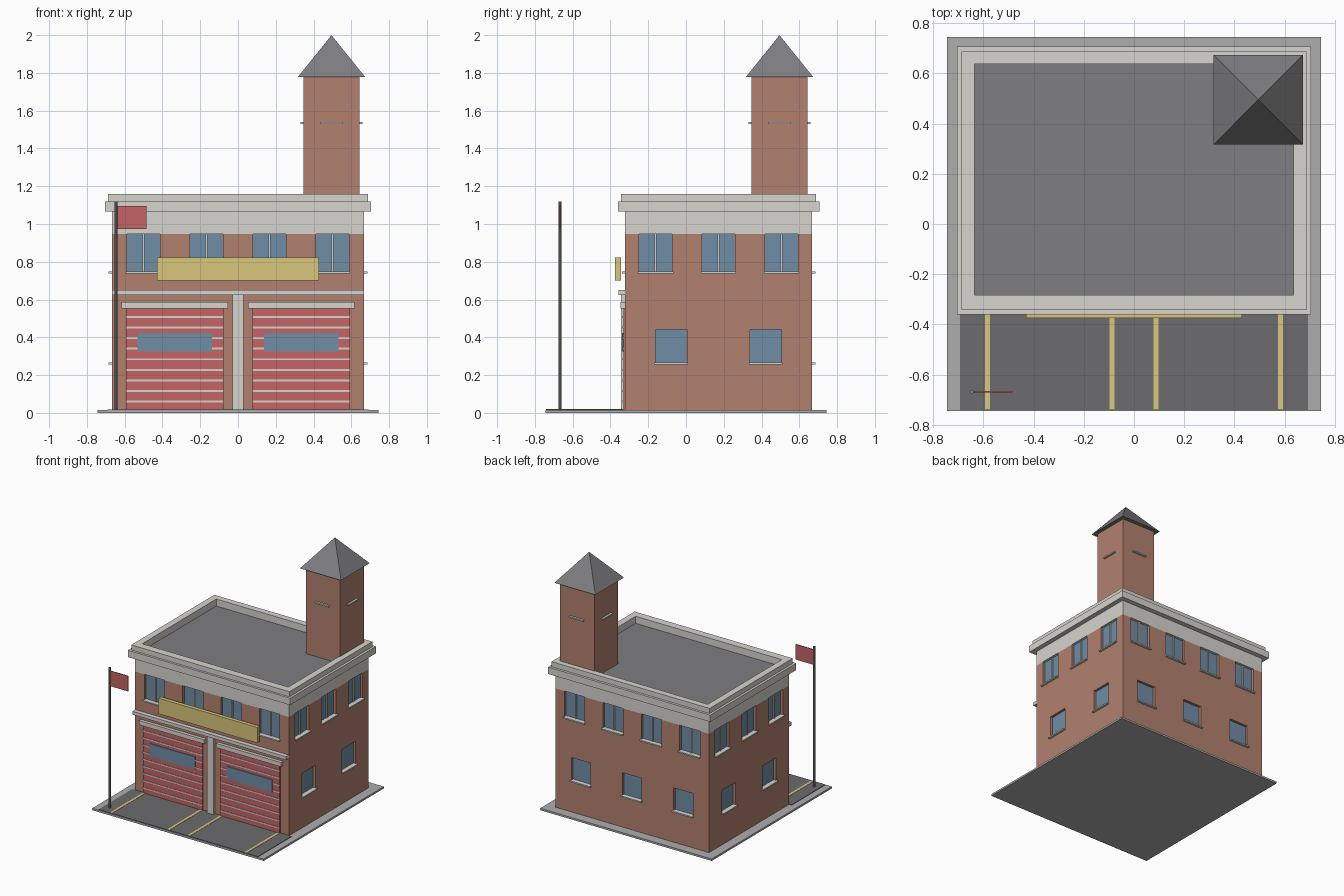
import bpy, bmesh, math
from mathutils import Matrix, Vector

if "Cube" in bpy.data.objects:
    bpy.data.objects.remove(bpy.data.objects["Cube"])


def material(name, rgb):
    m = bpy.data.materials.new(name)
    m.diffuse_color = (*rgb, 1)
    m.use_nodes = True
    m.node_tree.nodes["Principled BSDF"].inputs["Base Color"].default_value = m.diffuse_color
    return m


BRICK = material("brick", (0.45, 0.22, 0.16))
WHITE = material("stone", (0.68, 0.66, 0.62))
RED = material("red", (0.56, 0.13, 0.13))
BLUE = material("glass", (0.16, 0.27, 0.38))
YELLOW = material("yellow", (0.70, 0.57, 0.20))
SLATE = material("slate", (0.21, 0.21, 0.22))
ASPHALT = material("asphalt", (0.15, 0.15, 0.16))
PAVING = material("paving", (0.42, 0.42, 0.42))
METAL = material("metal", (0.25, 0.25, 0.27))


def finish(name, bm, mat):
    bmesh.ops.recalc_face_normals(bm, faces=bm.faces)
    me = bpy.data.meshes.new(name)
    bm.to_mesh(me)
    bm.free()
    ob = bpy.data.objects.new(name, me)
    bpy.context.collection.objects.link(ob)
    if mat:
        me.materials.append(mat)
    return ob


def add_box(bm, b, m=Matrix()):
    x0, x1, y0, y1, z0, z1 = b
    t = Matrix.Translation(((x0 + x1) / 2, (y0 + y1) / 2, (z0 + z1) / 2))
    s = Matrix.Diagonal((x1 - x0, y1 - y0, z1 - z0, 1))
    bmesh.ops.create_cube(bm, size=1, matrix=m @ t @ s)


def boxes(name, mat, *items):
    """Items are (x0, x1, y0, y1, z0, z1), or a (box, matrix) pair."""
    bm = bmesh.new()
    for it in items:
        if len(it) == 2:
            add_box(bm, *it)
        else:
            add_box(bm, it)
    return finish(name, bm, mat)


def frame(name, mat, outer, inner, z0, z1):
    """Rectangular ring; outer and inner are (x0, x1, y0, y1)."""
    bm = bmesh.new()
    loops = []
    for (a, b, c, d), z in ((outer, z0), (outer, z1), (inner, z1), (inner, z0)):
        loops.append([bm.verts.new((x, y, z)) for x, y in ((a, c), (b, c), (b, d), (a, d))])
    for i in range(4):
        p, q = loops[i], loops[(i + 1) % 4]
        for j in range(4):
            k = (j + 1) % 4
            bm.faces.new((p[j], p[k], q[k], q[j]))
    return finish(name, bm, mat)


HX, Y0, Y1 = 0.668, -0.323, 0.668
CY, HY = (Y0 + Y1) / 2, (Y1 - Y0) / 2

# Ground slab, apron and bay markings
boxes("base_slab", PAVING, (-0.745, 0.745, -0.745, 0.745, 0, 0.015))
boxes("apron", ASPHALT, (-0.692, 0.692, -0.741, Y0, 0.01, 0.019))
boxes("bay_lines", YELLOW, *[(x - 0.01, x + 0.01, -0.74, Y0, 0.015, 0.021)
                             for x in (-0.584, -0.088, 0.088, 0.584)])

# Window layout: wall angle, wall distance, upper centres, lower centres
walls = [
    (0, HY, (-0.5, -0.167, 0.167, 0.5), ()),
    (90, HX, (-0.333, 0, 0.333), (-0.25, 0.25)),
    (180, HY, (-0.5, -0.167, 0.167, 0.5), (-0.444, 0, 0.444)),
    (270, HX, (-0.333, 0, 0.333), (-0.25, 0.25)),
]
cuts, glass, sills, mullions = [], [], [], []
for angle, d, upper, lower in walls:
    m = Matrix.Translation((0, CY, 0)) @ Matrix.Rotation(math.radians(angle), 4, 'Z')
    rows = [(u, 0.0875, 0.748, 0.948) for u in upper] + [(u, 0.083, 0.265, 0.442) for u in lower]
    for u, w, z0, z1 in rows:
        top = z1 + 0.03 if z1 > 0.9 else z1
        cuts.append(((u - w, u + w, -d - 0.03, -d + 0.03, z0, top), m))
        glass.append(((u - w, u + w, -d + 0.02, -d + 0.032, z0, z1), m))
        sills.append(((u - w - 0.006, u + w + 0.006, -d - 0.017, -d + 0.02, z0 - 0.009, z0 + 0.001), m))
        if z1 > 0.9:
            mullions.append(((u - 0.005, u + 0.005, -d + 0.012, -d + 0.025, z0, z1), m))

# Brick body with recessed window openings
body = boxes("brick_walls", BRICK, (-HX, HX, Y0, Y1, 0.012, 0.948))
cutter = boxes("window_cutter", None, *cuts)
cutter.hide_render = True
mod = body.modifiers.new("openings", 'BOOLEAN')
mod.operation, mod.solver, mod.object = 'DIFFERENCE', 'EXACT', cutter
bpy.context.view_layer.objects.active = body
bpy.ops.object.modifier_apply(modifier=mod.name)
bpy.data.objects.remove(cutter)
boxes("window_glass", BLUE, *glass)
boxes("window_sills", WHITE, *sills)
boxes("window_mullions", WHITE, *mullions)

# Stone band, cornice, coping and flat roof
inner = (-0.635, 0.635, -0.282, 0.637)
boxes("upper_band", WHITE, (-HX, HX, Y0, Y1, 0.948, 1.066))
frame("cornice", WHITE, (-0.705, 0.705, -0.36, 0.706), inner, 1.066, 1.12)
frame("coping", WHITE, (-0.687, 0.687, -0.343, 0.687), inner, 1.12, 1.16)
boxes("flat_roof", SLATE, (inner[0], inner[1], inner[2], inner[3], 1.06, 1.105))

# Tower with pyramid roof and narrow ledges
T, H = 0.495, 0.148
boxes("tower", BRICK, (T - H, T + H, T - H, T + H, 1.07, 1.78))
bm = bmesh.new()
bmesh.ops.create_cone(bm, cap_ends=True, segments=4, radius1=0.178 * math.sqrt(2), radius2=0, depth=0.222,
                      matrix=Matrix.Translation((T, T, 1.889)) @ Matrix.Rotation(math.pi / 4, 4, 'Z'))
finish("tower_roof", bm, SLATE)
boxes("tower_ledges", WHITE, *[
    ((-0.061, 0.061, -H - 0.016, -H + 0.01, 1.53, 1.54),
     Matrix.Translation((T, T, 0)) @ Matrix.Rotation(i * math.pi / 2, 4, 'Z')) for i in range(4)])

# Garage doors with slats, window strip and lintel
for side, c in (("left", -0.335), ("right", 0.335)):
    boxes(side + "_door", RED, (c - 0.259, c + 0.259, -0.331, Y0 + 0.01, 0.019, 0.553))
    boxes(side + "_door_slats", WHITE, *[
        (c - 0.259, c + 0.259, -0.335, -0.325, 0.055 + i * 0.056, 0.065 + i * 0.056) for i in range(9)])
    boxes(side + "_door_window", BLUE, (c - 0.198, c + 0.198, -0.338, -0.325, 0.326, 0.424))
    boxes(side + "_door_lintel", WHITE, (c - 0.283, c + 0.283, -0.348, Y0 + 0.01, 0.553, 0.587))

# Centre pier, string course and sign board
boxes("centre_pier", WHITE, (-0.028, 0.028, -0.345, Y0 + 0.01, 0.019, 0.626))
boxes("string_course", WHITE, (-HX, HX, -0.358, Y0 + 0.005, 0.624, 0.65))
boxes("sign_board", YELLOW, (-0.43, 0.43, -0.375, -0.345, 0.70, 0.823))

# Flagpole and flag
bm = bmesh.new()
bmesh.ops.create_cone(bm, cap_ends=True, segments=8, radius1=0.008, radius2=0.008, depth=1.105,
                      matrix=Matrix.Translation((-0.646, -0.668, 0.5675)))
finish("flagpole", bm, METAL)
boxes("flag", RED, (-0.64, -0.484, -0.671, -0.665, 0.974, 1.094))
